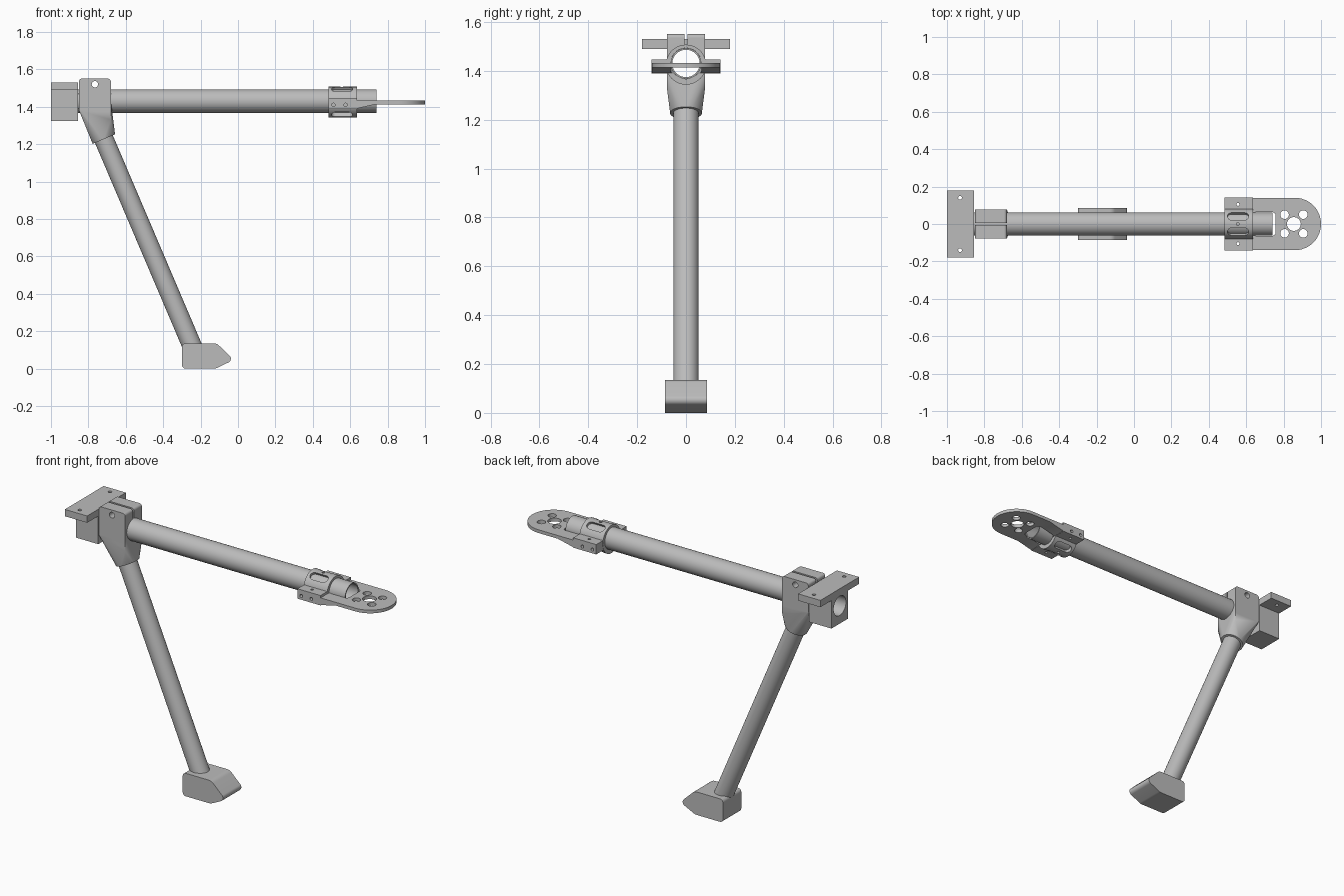
import bpy, bmesh, math
from mathutils import Vector

old = bpy.data.objects.get("Cube")
if old:
    bpy.data.objects.remove(old, do_unlink=True)

grey = bpy.data.materials.new("plain grey")
grey.use_nodes = True
grey.diffuse_color = (0.5, 0.5, 0.5, 1)
grey.node_tree.nodes["Principled BSDF"].inputs["Base Color"].default_value = (0.5, 0.5, 0.5, 1)

X, Y, Z = Vector((1, 0, 0)), Vector((0, 1, 0)), Vector((0, 0, 1))
AXIS_Z = 1.43       # height of the arm axis
TUBE_R = 0.0625


def ring(centre, r, u, v, n=48):
    """Points of a circle in the plane of u and v."""
    return [Vector(centre) + r * (math.cos(a) * u + math.sin(a) * v)
            for a in (math.tau * i / n for i in range(n))]


def solid(name, points):
    """Convex solid around points."""
    bm = bmesh.new()
    for p in points:
        bm.verts.new(p)
    res = bmesh.ops.convex_hull(bm, input=bm.verts[:])
    spare = {g for g in res["geom_interior"] + res["geom_unused"] if isinstance(g, bmesh.types.BMVert)}
    bmesh.ops.delete(bm, geom=list(spare), context="VERTS")
    bmesh.ops.dissolve_limit(bm, angle_limit=0.002, verts=bm.verts[:], edges=bm.edges[:])
    bmesh.ops.recalc_face_normals(bm, faces=bm.faces[:])
    mesh = bpy.data.meshes.new(name)
    bm.to_mesh(mesh)
    bm.free()
    mesh.materials.append(grey)
    ob = bpy.data.objects.new(name, mesh)
    bpy.context.collection.objects.link(ob)
    return ob


def box(name, x, y, z):
    return solid(name, [(a, b, c) for a in x for b in y for c in z])


def rod(name, start, end, r, n=48):
    start, end = Vector(start), Vector(end)
    d = (end - start).normalized()
    u = d.orthogonal().normalized()
    v = d.cross(u)
    return solid(name, ring(start, r, u, v, n) + ring(end, r, u, v, n))


def slab(name, circles, u, v, w, lo, hi, origin=(0, 0, 0)):
    """Rounded outline around circles (a, b, r) in u and v, extruded along w."""
    pts = []
    for a, b, r in circles:
        for h in (lo, hi):
            pts += ring(Vector(origin) + a * u + b * v + h * w, r, u, v)
    return solid(name, pts)


def combine(ob, others, operation):
    """Boolean the other solids into ob and remove them."""
    for other in others:
        other.hide_render = True
        mod = ob.modifiers.new("combine", "BOOLEAN")
        mod.operation, mod.object, mod.solver = operation, other, "EXACT"
        bpy.context.view_layer.objects.active = ob
        bpy.ops.object.modifier_apply(modifier=mod.name)
        bpy.data.objects.remove(other, do_unlink=True)


def bore(x0, x1, r):
    return rod("bore", (x0, 0, AXIS_Z), (x1, 0, AXIS_Z), r)


def drill(x, y, r):
    return rod("drill", (x, y, 1), (x, y, 2), r, 24)


# Hollow arm
arm = rod("arm_tube", (-0.86, 0, AXIS_Z), (0.74, 0, AXIS_Z), TUBE_R)
combine(arm, [bore(-1.1, 1.1, 0.056)], "DIFFERENCE")

# Rear mount: top plate over a bored block
mount = box("rear_mount", (-1, -0.855), (-0.18, 0.18), (1.49, 1.53))
combine(mount, [box("block", (-1, -0.855), (-0.077, 0.077), (1.325, 1.5))], "UNION")
combine(mount, [bore(-1.1, -0.8, 0.057)] + [drill(-0.93, s * 0.14, 0.01) for s in (-1, 1)],
        "DIFFERENCE")

# Split clamp, tapering from a block to a round collar on the leg
foot_end, collar = Vector((-0.228, 0, 0.08)), Vector((-0.717, 0, 1.227))
down = (foot_end - collar).normalized()
clamp = slab("split_clamp", [(x, z, 0.015) for x in (-0.835, -0.695) for z in (1.39, 1.535)],
             X, Z, Y, -0.078, 0.078)
corners = [(x, y, z) for y in (-0.078, 0.078)
           for x, z in ((-0.85, 1.38), (-0.85, 1.43), (-0.68, 1.33), (-0.68, 1.43))]
combine(clamp, [solid("taper", corners + ring(collar, 0.065, Y, down.cross(Y)))], "UNION")
combine(clamp, [bore(-1, -0.5, 0.0615),
                box("slot", (-1, -0.5), (-0.006, 0.006), (AXIS_Z, 1.6)),
                rod("bolt_hole", (-0.765, -0.2, 1.52), (-0.765, 0.2, 1.52), 0.017, 24)],
        "DIFFERENCE")

# Slanted leg and foot
leg = rod("leg_tube", collar - down * 0.03, foot_end, 0.052)
foot = slab("foot", [(-0.28, 0.02, 0.02), (-0.28, 0.115, 0.02), (-0.13, 0.095, 0.04),
                     (-0.13, 0.05, 0.05), (-0.06, 0.053, 0.022)], X, Z, Y, -0.085, 0.085)

# End bracket: round-nosed plate, wedge, side flanges and sleeve
bracket = slab("end_bracket", [(0.86, 0, 0.14)] + [(0.64, s * 0.13, 0.01) for s in (-1, 1)],
               X, Y, Z, 1.413, 1.432)
wedge = [(x, y, z) for y in (-0.14, 0.14)
         for x, z in ((0.6, 1.39), (0.635, 1.39), (0.74, 1.414), (0.74, 1.431), (0.6, 1.431))]
combine(bracket, [solid("wedge", wedge),
                  box("flange", (0.485, 0.635), (-0.141, 0.141), (1.388, 1.446)),
                  rod("sleeve", (0.484, 0, 1.425), (0.636, 0, 1.425), 0.082)], "UNION")
cuts = [bore(0.4, 0.7, 0.0628),
        slab("tube_slot", [(x, s * 0.044, 0.02) for x in (0.657, 0.737) for s in (-1, 1)],
             X, Y, Z, 1.3, 1.6),
        drill(0.855, 0, 0.037)]
cuts += [drill(x, s * 0.05, 0.023) for x in (0.805, 0.905) for s in (-1, 1)]
cuts += [drill(0.555, y, 0.008) for y in (-0.105, 0, 0.105)]
# Cross bolts in the flanges and four rounded windows in the sleeve
cuts += [rod("cross_hole", (x, s * 0.09, 1.41), (x, s * 0.2, 1.41), 0.009, 24)
         for x in (0.51, 0.575) for s in (-1, 1)]
for sy in (-1, 1):
    for sz in (-1, 1):
        out = Vector((0, sy * 0.53, sz * 0.85)).normalized()
        cuts.append(slab("window", [(0.523, 0, 0.023), (0.59, 0, 0.023)],
                         X, out.cross(X), out, 0.05, 0.12, (0, 0, 1.427)))
combine(bracket, cuts, "DIFFERENCE")

# Smooth round surfaces, keep hard edges
for ob in (arm, mount, clamp, leg, foot, bracket):
    bpy.ops.object.select_all(action="DESELECT")
    ob.select_set(True)
    bpy.context.view_layer.objects.active = ob
    bpy.ops.object.shade_smooth_by_angle(angle=math.radians(30))
